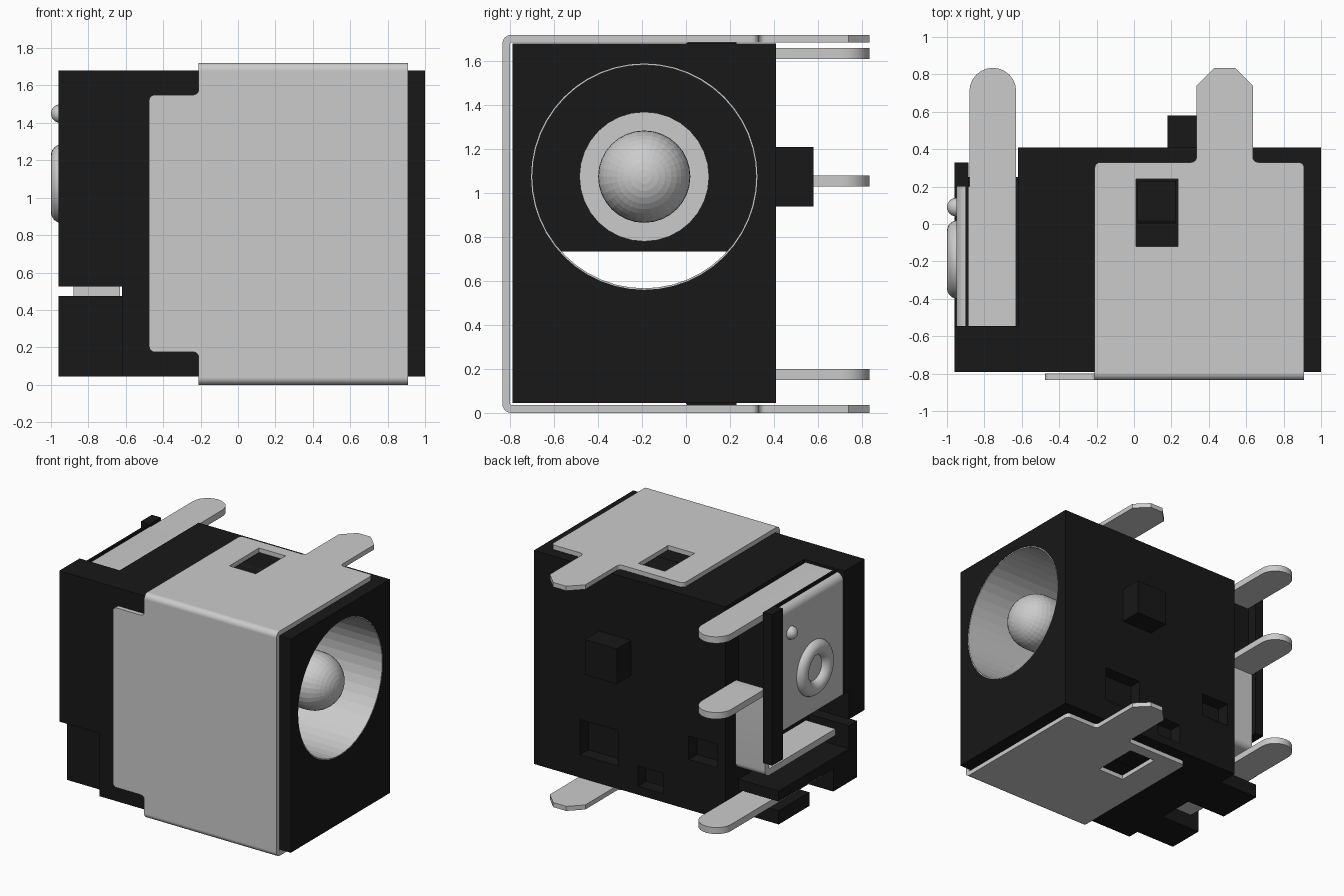
import bpy, bmesh, math
from mathutils import Vector

if "Cube" in bpy.data.objects:
    bpy.data.objects.remove(bpy.data.objects["Cube"])

black = bpy.data.materials.new("black_plastic")
black.diffuse_color = (0.009, 0.009, 0.009, 1)
black.use_nodes = True
black.node_tree.nodes["Principled BSDF"].inputs["Base Color"].default_value = black.diffuse_color


def finish(name, bm, mat=None, smooth=False):
    bmesh.ops.remove_doubles(bm, verts=bm.verts, dist=1e-5)
    bmesh.ops.recalc_face_normals(bm, faces=bm.faces)
    me = bpy.data.meshes.new(name)
    bm.to_mesh(me)
    bm.free()
    ob = bpy.data.objects.new(name, me)
    bpy.context.collection.objects.link(ob)
    if mat:
        me.materials.append(mat)
    if smooth:
        select(ob)
        bpy.ops.object.shade_smooth_by_angle(angle=math.radians(35))
    return ob


def select(ob):
    bpy.ops.object.select_all(action='DESELECT')
    ob.select_set(True)
    bpy.context.view_layer.objects.active = ob


def rounded(pts, n=6):
    """Outline from (u, v) or (u, v, radius) points, right-angle corners rounded."""
    out = []
    for i, p in enumerate(pts):
        c = Vector(p[:2])
        if len(p) < 3:
            out.append(c)
            continue
        a = c + (Vector(pts[i - 1][:2]) - c).normalized() * p[2]
        b = c + (Vector(pts[(i + 1) % len(pts)][:2]) - c).normalized() * p[2]
        for k in range(n + 1):
            t = k / n
            w0, w1, w2 = (1 - t) ** 2, 2 * t * (1 - t) * math.sqrt(0.5), t * t
            out.append((a * w0 + c * w1 + b * w2) / (w0 + w1 + w2))
    return out


def prism(name, pts, axis, lo, hi, mat=None, smooth=False):
    """Extrude an outline along an axis: x -> (y,z), y -> (x,z), z -> (x,y)."""
    put = {'x': lambda u, v: (lo, u, v), 'y': lambda u, v: (u, lo, v),
           'z': lambda u, v: (u, v, lo)}[axis]
    bm = bmesh.new()
    face = bm.faces.new([bm.verts.new(put(*p)) for p in rounded(pts)])
    ext = bmesh.ops.extrude_face_region(bm, geom=[face])
    move = Vector([(hi - lo) * (axis == a) for a in 'xyz'])
    bmesh.ops.translate(bm, vec=move, verts=[g for g in ext['geom'] if isinstance(g, bmesh.types.BMVert)])
    return finish(name, bm, mat, smooth)


def box(name, x0, x1, y0, y1, z0, z1, mat=None):
    return prism(name, [(x0, y0), (x1, y0), (x1, y1), (x0, y1)], 'z', z0, z1, mat)


def lathe(name, prof, cy, cz, closed=False, segs=48, smooth=False):
    """Revolve an (x, radius) profile about an axis parallel to x."""
    bm = bmesh.new()
    vs = [bm.verts.new((x, cy + r, cz)) for x, r in prof]
    es = [bm.edges.new(e) for e in zip(vs, vs[1:])]
    if closed:
        es.append(bm.edges.new((vs[-1], vs[0])))
    bmesh.ops.spin(bm, geom=vs + es, cent=(0, cy, cz), axis=(1, 0, 0),
                   angle=2 * math.pi, steps=segs)
    return finish(name, bm, None, smooth)


def cut(ob, cutter):
    m = ob.modifiers.new("cut", 'BOOLEAN')
    m.operation, m.solver, m.object = 'DIFFERENCE', 'EXACT', cutter
    select(ob)
    bpy.ops.object.modifier_apply(modifier=m.name)
    bpy.data.objects.remove(cutter)


def arc(cx, r, a0, a1, n):
    return [(cx + r * math.cos(math.radians(a0 + (a1 - a0) * i / n)),
             r * math.sin(math.radians(a0 + (a1 - a0) * i / n))) for i in range(n + 1)]


CY, CZ = -0.19, 1.075

# Plastic housing
body = box("housing", -0.96, 1.0, -0.79, 0.41, 0.045, 1.68, black)
cuts = [
    (-1.1, -0.62, 0.33, 0.6, -0.1, 1.9),        # rear step
    (-1.1, -0.62, -0.9, -0.70, -0.1, 0.5),      # lower block set back, front
    (-1.1, -0.62, 0.25, 0.5, -0.1, 0.5),        # lower block set back, rear
    (-1.1, -0.62, -0.9, 0.6, 0.475, 0.525),     # slot over lower block
    (-0.885, -0.62, -0.545, 0.6, 1.61, 1.9),    # top contact seat
    (-1.1, -0.90, -0.545, 0.20, 0.5, 1.9),      # end plate seat
    (-1.1, -0.45, -0.60, 0.20, 0.5, 0.735),     # opening into the socket
    (-0.885, -0.62, 0.25, 0.6, -0.1, 1.9),      # middle contact groove
    (-1.1, -0.62, -0.60, 0.4, 0.30, 0.5),       # leaf spring tray
    (-1.1, -0.62, -0.41, 0.6, 0.15, 0.22),      # lower contact slot
    (-1.1, -0.62, -0.41, -0.12, -0.1, 0.2),     # gap between feet
    (0.29, 0.61, 0.31, 0.6, 0.22, 0.49),        # moulded recesses
    (-0.095, 0.12, 0.31, 0.6, 0.11, 0.265),
    (-0.55, -0.31, 0.31, 0.6, 0.43, 0.61),
]
for c in cuts:
    cut(body, box("cutter", *c))
cut(body, lathe("cutter", [(-0.5, 0), (-0.5, 0.515), (1.2, 0.515), (1.2, 0)], CY, CZ))
box("locating_peg", 0.18, 0.45, 0.40, 0.58, 0.94, 1.21, black)

# Socket lining, centre pin and rivet
lathe("socket_lining", [(-0.5, 0.508), (0.998, 0.508), (0.998, 0.516), (-0.5, 0.516)], CY, CZ, True)
lathe("centre_pin", [(-0.52, 0), (-0.52, 0.295), (-0.45, 0.295), (-0.45, 0.21)]
      + arc(0.78, 0.21, 90, 0, 10), CY, CZ, segs=32)
lathe("rivet_ring", [(x, r + 0.152) for x, r in arc(-0.942, 0.058, 0, 345, 23)],
      CY, CZ, True, smooth=True)
lathe("contact_dimple", arc(-0.95, 0.05, 180, 0, 12), 0.09, 1.45, segs=20, smooth=True)

# Metal shell: front plate, then mirrored bend, side plate and latch
prism("shell_front", [(-0.21, 0.04), (0.91, 0.04), (0.91, 1.68), (-0.21, 1.68),
                      (-0.21, 1.55, 0.03), (-0.475, 1.55, 0.03),
                      (-0.475, 0.175, 0.03), (-0.21, 0.175, 0.03)], 'y', -0.835, -0.80)
plan = [(-0.21, -0.795), (0.91, -0.795), (0.91, 0.33, 0.03), (0.635, 0.33, 0.03),
        (0.635, 0.74), (0.54, 0.835), (0.43, 0.835), (0.335, 0.74),
        (0.335, 0.33, 0.03), (-0.21, 0.33, 0.03)]
for side in ("top", "bottom"):
    f = (lambda z: z) if side == "top" else (lambda z: 1.72 - z)
    prism("shell_bend_" + side, [(-0.795, f(1.72)), (-0.835, f(1.72), 0.039), (-0.835, f(1.68)),
                                 (-0.80, f(1.68)), (-0.795, f(1.685))], 'x', -0.21, 0.91, smooth=True)
    z0, z1 = sorted((f(1.685), f(1.72)))
    plate = prism("shell_" + side, plan, 'z', z0, z1)
    cut(plate, box("cutter", 0.01, 0.235, -0.12, 0.24, z0 - 0.1, z1 + 0.1))
    prism("latch_" + side, [(0.0, f(1.66)), (0.0, f(1.68)), (0.02, f(1.692)),
                            (0.23, f(1.692)), (0.23, f(1.66))], 'x', 0.02, 0.225, black)


# Solder tabs with round ends
def tab(name, y0, z0, z1):
    prism(name, [(-0.88, y0), (-0.63, y0), (-0.63, 0.835, 0.125), (-0.88, 0.835, 0.125)],
          'z', z0, z1, smooth=True)


tab("pin_contact_tab", 0.20, 1.61, 1.66)
tab("middle_contact_tab", 0.40, 1.03, 1.08)
tab("lower_contact_tab", -0.40, 0.15, 0.20)

# Folded contact plates
prism("pin_contact_plate", [(-0.63, 1.66), (-0.95, 1.66, 0.06), (-0.95, 0.735), (-0.90, 0.735),
                            (-0.90, 1.61), (-0.63, 1.61)], 'y', -0.545, 0.20, smooth=True)
prism("middle_contact_leaf", [(0.40, 1.08), (0.25, 1.08, 0.06), (0.25, 0.45), (-0.55, 0.45),
                              (-0.55, 0.40), (0.30, 0.40, 0.05), (0.30, 1.03), (0.40, 1.03)],
      'x', -0.88, -0.63, smooth=True)
